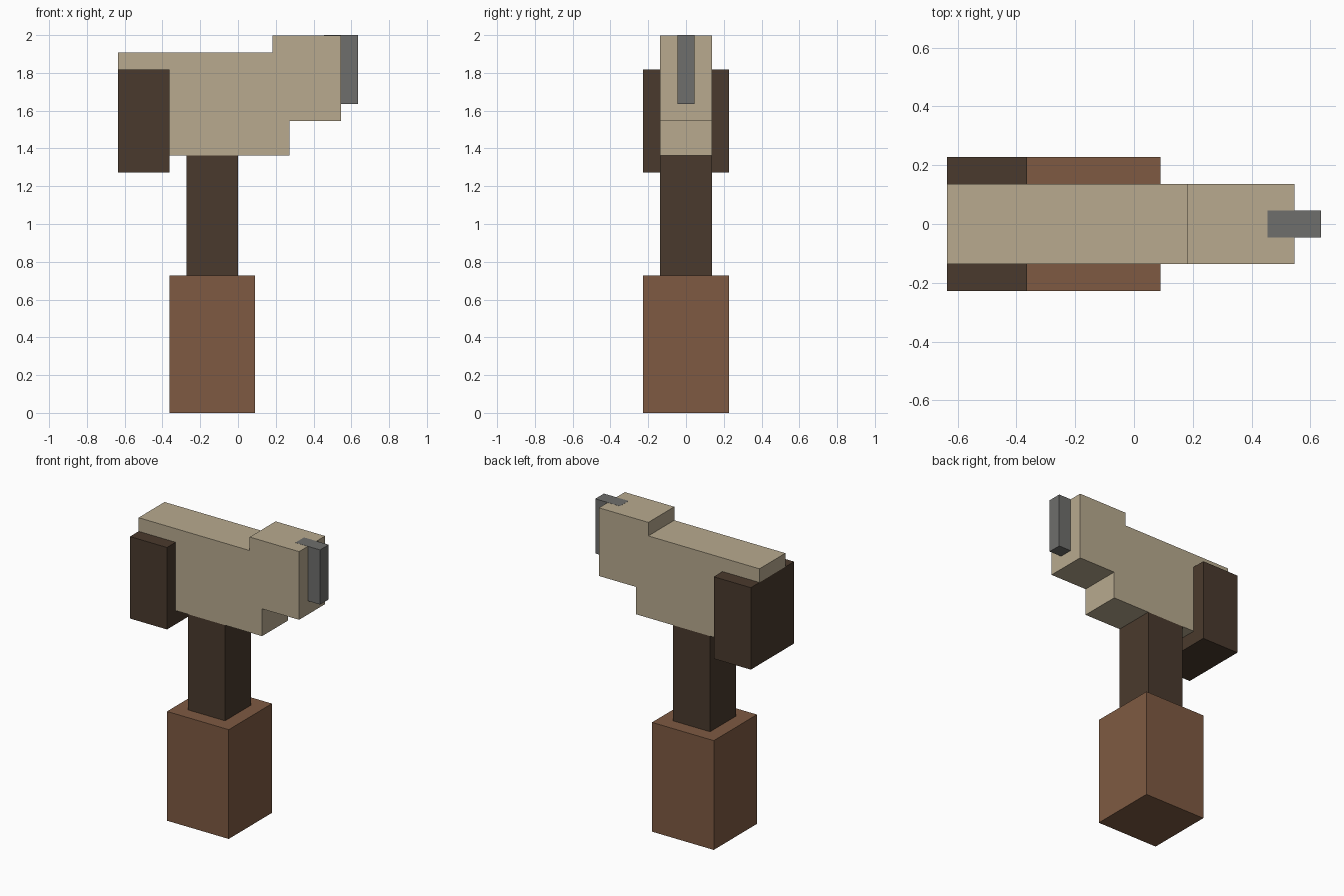
import bpy
import bmesh

cube = bpy.data.objects.get("Cube")
if cube:
    bpy.data.objects.remove(cube, do_unlink=True)

U = 1 / 11  # grid unit of the blocky design


def material(name, rgb):
    def linear(c):
        c /= 255
        return c / 12.92 if c <= 0.04045 else ((c + 0.055) / 1.055) ** 2.4
    colour = (*[linear(c) for c in rgb], 1)
    mat = bpy.data.materials.new(name)
    mat.use_nodes = True
    mat.diffuse_color = colour
    bsdf = mat.node_tree.nodes["Principled BSDF"]
    bsdf.inputs["Base Color"].default_value = colour
    bsdf.inputs["Roughness"].default_value = 0.9
    return mat


def extrude_profile(name, points, half_width, mat):
    """Extrude an x-z outline (in grid units) symmetrically along y."""
    bm = bmesh.new()
    face = bm.faces.new([bm.verts.new((x * U, -half_width * U, z * U)) for x, z in points])
    result = bmesh.ops.extrude_face_region(bm, geom=[face])
    verts = [g for g in result["geom"] if isinstance(g, bmesh.types.BMVert)]
    bmesh.ops.translate(bm, verts=verts, vec=(0, 2 * half_width * U, 0))
    bmesh.ops.recalc_face_normals(bm, faces=bm.faces)
    mesh = bpy.data.meshes.new(name)
    bm.to_mesh(mesh)
    bm.free()
    mesh.materials.append(mat)
    obj = bpy.data.objects.new(name, mesh)
    bpy.context.collection.objects.link(obj)
    return obj


def block(name, x0, x1, z0, z1, half_width, mat):
    return extrude_profile(name, [(x0, z0), (x1, z0), (x1, z1), (x0, z1)], half_width, mat)


brown = material("brown wood", (126, 90, 66))
dark = material("dark wood", (74, 58, 45))
tan = material("tan body", (184, 170, 143))
grey = material("grey metal", (110, 110, 108))

# Handle: thick grip and slimmer shaft
block("grip", -4, 1, 0, 8, 2.5, brown)
block("shaft", -3, 0, 8, 15, 1.5, dark)

# Stepped head, with a rear tongue resting on the rear block
TOP = 21.99
extrude_profile("head", [(-4, 15), (3, 15), (3, 17), (6, 17), (6, TOP),
                         (2, TOP), (2, 21), (-7, 21), (-7, 20), (-4, 20)], 1.5, tan)

# Wide rear block and narrow front blade set into the head
block("rear_block", -7, -4, 14, 20, 2.5, dark)
block("front_blade", 5, 7, 18, 22, 0.5, grey)
